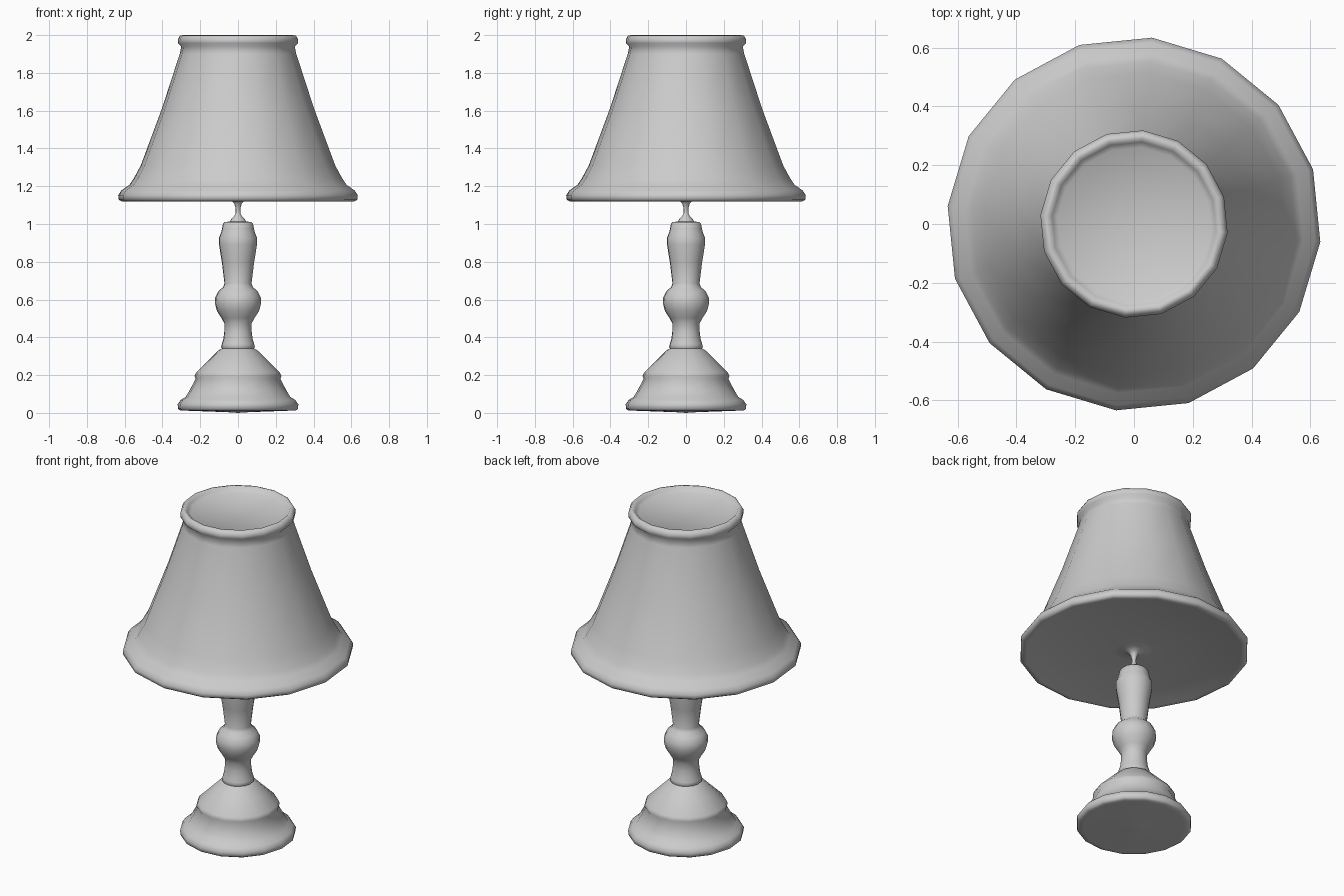
import bpy, bmesh, math

SIDES = 16
OFFSET = math.radians(-5.5)   # facet rotation seen from above


def lathe(name, profile):
    """Revolve (radius, height) points, listed bottom to top, around z."""
    bm = bmesh.new()
    rings = []
    for r, z in profile:
        if r == 0:
            rings.append([bm.verts.new((0, 0, z))] * SIDES)
        else:
            angles = [OFFSET + 2 * math.pi * i / SIDES for i in range(SIDES)]
            rings.append([bm.verts.new((r * math.cos(a), r * math.sin(a), z)) for a in angles])
    for low, high in zip(rings, rings[1:]):
        for i in range(SIDES):
            j = (i + 1) % SIDES
            corners = dict.fromkeys((low[i], low[j], high[j], high[i]))
            bm.faces.new(list(corners))
    for f in bm.faces:
        f.smooth = True
    mesh = bpy.data.meshes.new(name)
    bm.to_mesh(mesh)
    bm.free()
    obj = bpy.data.objects.new(name, mesh)
    bpy.context.collection.objects.link(obj)
    return obj


# Stepped foot with rounded rim and slightly bulging underside
lathe("base", [
    (0, 0), (0.04, 0.003), (0.28, 0.012), (0.305, 0.012), (0.318, 0.02),
    (0.321, 0.045), (0.305, 0.068), (0.278, 0.085), (0.26, 0.115),
    (0.225, 0.18), (0.231, 0.195), (0.222, 0.215), (0.15, 0.285),
    (0.105, 0.33), (0.085, 0.342)])

# Turned column with ball
lathe("column", [
    (0.08, 0.335), (0.09, 0.348), (0.086, 0.365), (0.078, 0.39),
    (0.073, 0.43), (0.073, 0.475), (0.088, 0.502), (0.112, 0.54),
    (0.123, 0.58), (0.121, 0.61), (0.104, 0.645), (0.08, 0.665),
    (0.072, 0.685), (0.086, 0.80), (0.101, 0.89), (0.102, 0.925),
    (0.09, 0.955), (0.085, 0.975), (0.08, 1.0), (0.07, 1.01), (0.035, 1.015)])

# Thin neck flaring into the shade
lathe("neck", [
    (0.045, 1.01), (0.033, 1.03), (0.018, 1.045), (0.012, 1.06),
    (0.012, 1.08), (0.02, 1.108), (0.032, 1.122), (0.06, 1.132), (0.11, 1.137)])

# Closed shade with rolled lower and upper rims
lathe("shade", [
    (0, 1.136), (0.11, 1.136), (0.565, 1.134), (0.60, 1.122), (0.62, 1.12),
    (0.636, 1.13), (0.637, 1.153), (0.62, 1.178), (0.578, 1.207),
    (0.555, 1.24), (0.517, 1.31), (0.405, 1.61), (0.31, 1.90),
    (0.302, 1.94), (0.319, 1.957), (0.32, 1.978), (0.308, 1.997),
    (0.292, 2.0), (0.28, 1.985), (0.262, 1.972), (0, 1.968)])
